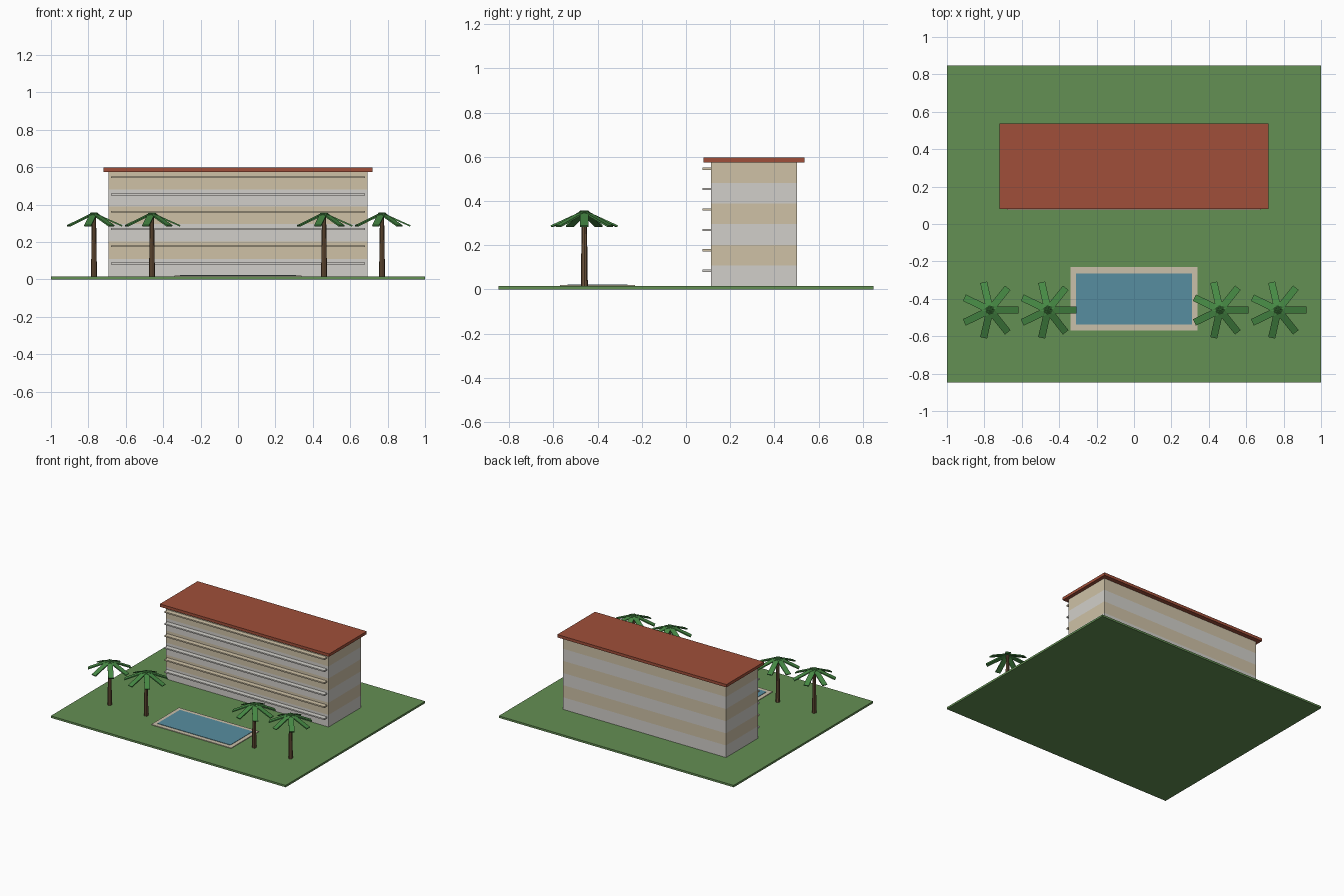
import bpy, math
from mathutils import Matrix, Vector

if "Cube" in bpy.data.objects:
    bpy.data.objects.remove(bpy.data.objects["Cube"])


def material(name, r, g, b):
    # 0-255 display colour converted to linear
    m = bpy.data.materials.new(name)
    m.diffuse_color = [(c / 255) ** 2.2 for c in (r, g, b)] + [1]
    m.use_nodes = True
    m.node_tree.nodes["Principled BSDF"].inputs["Base Color"].default_value = m.diffuse_color
    return m


GRASS = material("grass", 100, 142, 84)
STONE = material("pale_stone", 208, 206, 200)
TAN = material("tan_plaster", 205, 192, 165)
ROOF = material("roof_red", 158, 80, 60)
DECK = material("deck_stone", 200, 190, 168)
WATER = material("water", 88, 140, 158)
BARK = material("bark", 110, 85, 62)
LEAF = material("leaf", 72, 136, 70)


def box(name, x, y, z, mat):
    """Box from (min, max) ranges on each axis."""
    bpy.ops.mesh.primitive_cube_add(size=1)
    o = bpy.context.object
    o.name = name
    o.data.transform(Matrix.Diagonal((x[1] - x[0], y[1] - y[0], z[1] - z[0], 1)))
    o.location = [(a[0] + a[1]) / 2 for a in (x, y, z)]
    o.data.materials.append(mat)
    return o


# Lawn
box("lawn", (-1, 1), (-0.848, 0.848), (0, 0.015), GRASS)

# Hotel block: six storeys in alternating colours, each with a balcony slab
BASE, TOP, FLOORS = 0.015, 0.575, 6
h = (TOP - BASE) / FLOORS
for i in range(FLOORS):
    mat = TAN if i % 2 else STONE
    z = BASE + i * h
    box(f"storey_{i + 1}", (-0.693, 0.693), (0.112, 0.503), (z, z + h), mat)
    zb = 0.085 + i * 0.0922
    box(f"balcony_{i + 1}", (-0.68, 0.68), (0.075, 0.112), (zb - 0.005, zb + 0.005), mat)

# Overhanging roof slab
box("roof", (-0.72, 0.72), (0.079, 0.537), (TOP, 0.597), ROOF)

# Pool
box("pool_deck", (-0.34, 0.34), (-0.569, -0.231), (0.013, 0.02), DECK)
box("pool_water", (-0.31, 0.31), (-0.536, -0.264), (0.013, 0.023), WATER)

# Palms: tapered trunk and seven drooping flat fronds
DROOP = math.radians(24)
LENGTH = 0.165
for n, px in enumerate((-0.77, -0.46, 0.46, 0.77), 1):
    bpy.ops.mesh.primitive_cone_add(vertices=8, radius1=0.016, radius2=0.011,
                                    depth=0.335, location=(px, -0.46, 0.015 + 0.1675))
    trunk = bpy.context.object
    trunk.name = f"palm_trunk_{n}"
    trunk.data.materials.append(BARK)
    for k in range(7):
        frond = box(f"palm_{n}_frond_{k + 1}", (0, LENGTH), (-0.019, 0.019),
                    (-0.004, 0.004), LEAF)
        rot = Matrix.Rotation(k * math.tau / 7, 4, 'Z') @ Matrix.Rotation(DROOP, 4, 'Y')
        frond.matrix_world = (Matrix.Translation((px, -0.46, 0.353)) @ rot
                              @ Matrix.Translation((LENGTH / 2, 0, 0)))
